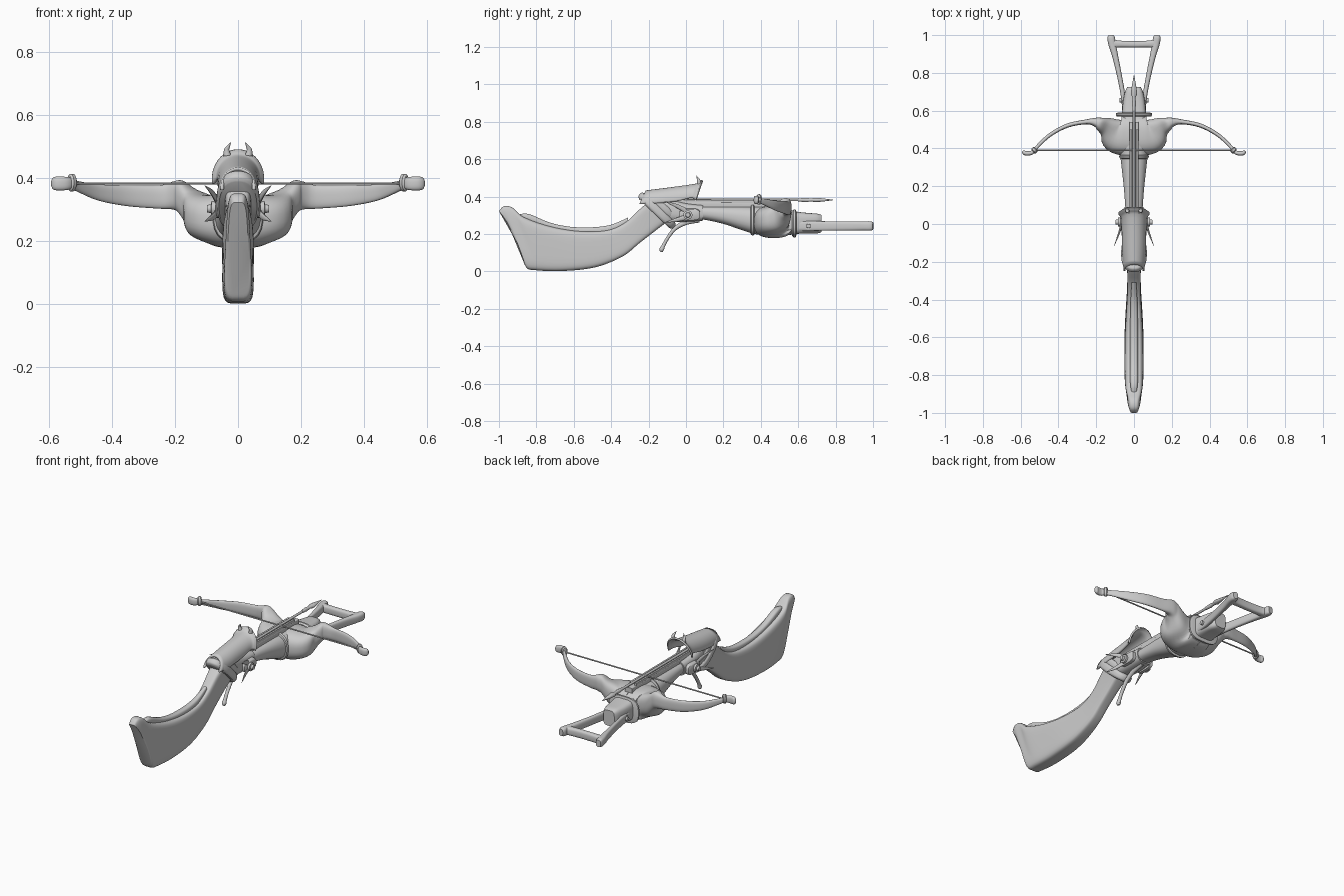
import bpy, bmesh
from math import sin, cos, pi, radians, copysign
from mathutils import Vector


def smooth(rows, n):
    """Catmull-Rom resampling of station tuples."""
    if n <= 1:
        return rows
    out, last = [], len(rows) - 1
    for i in range(last):
        a, b, c, d = rows[max(i - 1, 0)], rows[i], rows[i + 1], rows[min(i + 2, last)]
        for k in range(n):
            t = k / n
            out.append(tuple(q + .5 * t * (r - p + t * (2*p - 5*q + 4*r - s + t * (3*(q - r) + s - p)))
                             for p, q, r, s in zip(a, b, c, d)))
    return out + [rows[-1]]


def squircle(p, n):
    """Unit superellipse points; larger p is boxier."""
    f = lambda v: copysign(abs(v) ** (2 / p), v)
    return [(f(cos(2*pi*(k + .5)/n)), f(sin(2*pi*(k + .5)/n))) for k in range(n)]


def loft(name, rings, closed=True, mirror=False, solid=0, angle=40):
    bm = bmesh.new()
    vs = [[bm.verts.new(p) for p in r] for r in rings]
    n = len(rings[0])
    for a, b in zip(vs, vs[1:]):
        for k in range(n if closed else n - 1):
            j = (k + 1) % n
            bm.faces.new((a[k], a[j], b[j], b[k]))
    if closed:
        bm.faces.new(vs[0])
        bm.faces.new(vs[-1])
    bmesh.ops.recalc_face_normals(bm, faces=bm.faces)
    me = bpy.data.meshes.new(name)
    bm.to_mesh(me)
    bm.free()
    ob = bpy.data.objects.new(name, me)
    bpy.context.collection.objects.link(ob)
    if solid:
        m = ob.modifiers.new("thickness", 'SOLIDIFY')
        m.thickness, m.offset = solid, 0
    if mirror:
        ob.modifiers.new("mirror", 'MIRROR')
    bpy.ops.object.select_all(action='DESELECT')
    ob.select_set(True)
    bpy.context.view_layer.objects.active = ob
    bpy.ops.object.shade_smooth_by_angle(angle=radians(angle))
    return ob


def tube(name, stations, up=(0, 0, 1), p=2, n=4, seg=24, **kw):
    """Loft along stations (x, y, z, radius sideways, radius along up)."""
    st = smooth(stations, n)
    up, rings = Vector(up).normalized(), []
    c = [Vector(s[:3]) for s in st]
    for i, s in enumerate(st):
        t = c[min(i + 1, len(c) - 1)] - c[max(i - 1, 0)]
        side = t.cross(up).normalized()
        rings.append([c[i] + side*u*max(s[3], 0) + up*v*max(s[4], 0) for u, v in squircle(p, seg)])
    return loft(name, rings, **kw)


# Shoulder stock: top, middle and bottom of each slice (y, z), then half widths
stock = [(-1.0, .322, -.928, .21, -.862, .035, .024, .04),
         (-.975, .348, -.915, .20, -.845, .012, .03, .047),
         (-.93, .343, -.87, .18, -.80, .006, .034, .05),
         (-.87, .292, -.81, .14, -.74, .002, .048, .05),
         (-.75, .247, -.70, .12, -.66, .002, .05, .05),
         (-.62, .220, -.58, .115, -.54, .012, .048, .05),
         (-.50, .213, -.47, .124, -.44, .035, .042, .045),
         (-.40, .225, -.365, .155, -.33, .085, .036, .038),
         (-.32, .265, -.285, .207, -.25, .15, .034, .036),
         (-.25, .330, -.205, .275, -.16, .22, .038, .038),
         (-.18, .390, -.13, .335, -.08, .28, .045, .045)]
rings = []
for ty, tz, my, mz, by, bz, wt, wb in smooth(stock, 4):
    ring = []
    for u, v in squircle(5, 32):
        q = lambda t, m, b: t*v*(v + 1)/2 + m*(1 - v*v) + b*v*(v - 1)/2
        ring.append((u * (wt + (wb - wt)*(1 - v)/2), q(ty, my, by), q(tz, mz, bz)))
    rings.append(ring)
loft("stock", rings)
tube("stock_cheek_rib", [(0, -.89, .293, .014, .012), (0, -.84, .285, .02, .022), (0, -.73, .240, .02, .022),
                         (0, -.62, .217, .02, .022), (0, -.5, .212, .02, .024), (0, -.4, .226, .018, .024),
                         (0, -.31, .268, .012, .02)], p=3)

# Tilted collars where the stock meets the receiver
slant, axis = Vector((0, -.72, .69)), Vector((0, .69, .72))


def collar(name, shift, rx, rz, half):
    c = Vector((0, -.155, .325)) + axis * shift
    offs = [(-half, .88), (-half*.6, .98), (0, 1), (half*.6, .98), (half, .88)]
    tube(name, [(*(c + axis*o*1), rx*k, rz*k) for o, k in offs], up=slant, p=2.4, n=3, seg=32)


collar("rear_collar", 0, .068, .128, .022)
collar("front_collar", .035, .061, .108, .02)

# Receiver and tapering fore-end
tube("receiver", [(0, -.15, .335, .045, .06), (0, -.08, .325, .052, .06), (0, 0, .315, .055, .05),
                  (0, .09, .313, .05, .042)], p=3)
tube("fore_end", [(0, .04, .313, .045, .034), (0, .1, .312, .047, .036), (0, .2, .301, .055, .047),
                  (0, .3, .284, .066, .064), (0, .38, .272, .075, .075), (0, .5, .268, .085, .085)], p=2.4)
tube("fore_band", [(0, .345 + o, .275, r, r + .004) for o, r in [(0, .07), (.004, .077), (.016, .08), (.02, .073)]],
     n=1, p=2.4)
tube("rail_bed", [(0, -.1, .352, .024, .018), (0, .54, .35, .024, .018)], p=10, n=1)
tube("rail", [(.017, -.1, .37, .006, .014), (.017, .5, .368, .006, .014)], p=8, n=1, seg=16, mirror=True)

# Arched hood with flared rim and two horns
rings = []
for y, top, rx, base in smooth([(-.215, .428, .05, .37), (-.12, .440, .058, .375), (-.02, .453, .06, .385),
                                (.055, .465, .062, .402), (.075, .478, .07, .402), (.088, .486, .079, .395)], 3):
    rings.append([(rx*cos(a), y - .03*(1 - sin(a)), base + (top - base)*sin(a))
                  for a in [pi*(k/24*1.1 - .05) for k in range(25)]])
loft("hood", rings, closed=False, solid=.01)
tube("hood_horn", [(.034, .07, .470, .012, .012), (.036, .068, .488, .009, .009), (.03, .062, .500, .005, .005),
                   (.023, .056, .512, .001, .001)], up=(0, 1, 0), mirror=True, seg=12)

# Trigger mechanism: side plates, pivots, swept spikes, lever
tube("side_plate", [(.05, .02, .305, .055, .032), (.068, .02, .303, .055, .03), (.072, .02, .303, .048, .025)],
     p=3.5, n=1, mirror=True)
tube("pivot_bolt", [(.065, .01, .302, .024, .024), (.084, .01, .302, .024, .024), (.086, .01, .302, .014, .014),
                    (.098, .01, .302, .012, .012)], n=1, mirror=True)
for z0, z1 in ((.325, .375), (.29, .262)):
    tube("side_spike", [(.066, .0, z0, .006, .014), (.08, -.05, (z0 + z1)/2, .005, .011),
                        (.105, -.115, z1, .001, .001)], mirror=True, seg=12)
tube("trigger_lever", [(0, .07, .275, .014, .012), (0, .0, .262, .014, .012), (0, -.06, .228, .011, .011),
                       (0, -.1, .175, .009, .01), (0, -.122, .135, .010, .01), (0, -.130, .116, .013, .012),
                       (0, -.127, .104, .005, .005)], up=(1, 0, 0), seg=16)

# Bow: riser flowing into the curved limbs
tube("bow_limb", [(0, .47, .265, .11, .086), (.06, .47, .265, .107, .085), (.1, .478, .272, .095, .074),
                  (.14, .51, .295, .058, .068), (.175, .528, .334, .038, .056), (.2, .538, .344, .026, .046),
                  (.25, .541, .339, .013, .037), (.35, .522, .343, .011, .033), (.44, .475, .353, .010, .026),
                  (.5, .422, .370, .009, .018), (.528, .39, .38, .009, .014)], p=2.6, seg=32, mirror=True)
tube("limb_flange", [(.519, .398, .385, .012, .022), (.523, .394, .385, .017, .028), (.531, .387, .385, .017, .028),
                     (.535, .384, .385, .012, .022)], n=1, mirror=True)
tube("limb_tip", [(.528, .388, .383, .01, .017), (.545, .376, .382, .011, .021), (.57, .374, .382, .012, .022),
                  (.585, .380, .382, .010, .019), (.592, .383, .382, .003, .006)], p=2.6, mirror=True)
tube("bowstring", [(-.53, .39, .382, .004, .004), (.53, .39, .382, .004, .004)], n=1, seg=8)

# Nose block and its bolts
tube("nose_block", [(0, .55, .262, .066, .068), (0, .59, .26, .064, .06), (0, .65, .258, .058, .055),
                    (0, .70, .256, .048, .053), (0, .725, .256, .036, .046)], p=4)
tube("nose_collar", [(0, .568 + o, .257, r, r - .022) for o, r in [(0, .09), (.008, .097), (.018, .097), (.022, .085)]],
     p=3, n=1)
tube("nose_bolt", [(.05, .655, .243, .02, .02), (.066, .655, .243, .02, .02), (.066, .655, .243, .012, .012),
                   (.078, .655, .243, .011, .011)], n=1, seg=16, mirror=True)

# Foot stirrup
tube("stirrup_arm", [(.05, .60, .243, .012, .026), (.058, .68, .243, .012, .026), (.076, .78, .243, .013, .025),
                     (.1, .89, .243, .016, .025), (.115, .95, .243, .02, .025), (.121, .985, .243, .02, .025),
                     (.123, 1.0, .243, .014, .02)], p=3, mirror=True)
tube("stirrup_bar", [(-.12, .955, .243, .028, .024), (-.085, .953, .243, .019, .024), (0, .951, .243, .017, .024),
                     (.085, .953, .243, .019, .024), (.12, .955, .243, .028, .024)], p=3)

# Loaded bolt: shaft and pointed head
tube("arrow_shaft", [(0, -.02, .382, .007, .007), (0, .64, .382, .007, .007)], n=1, seg=12)
tube("arrow_head", [(0, .60, .382, .008, .008), (0, .64, .382, .011, .012), (0, .67, .382, .008, .008),
                    (0, .69, .382, .018, .012), (0, .73, .382, .012, .009), (0, .79, .382, .0008, .0008)],
     n=1, seg=12)
